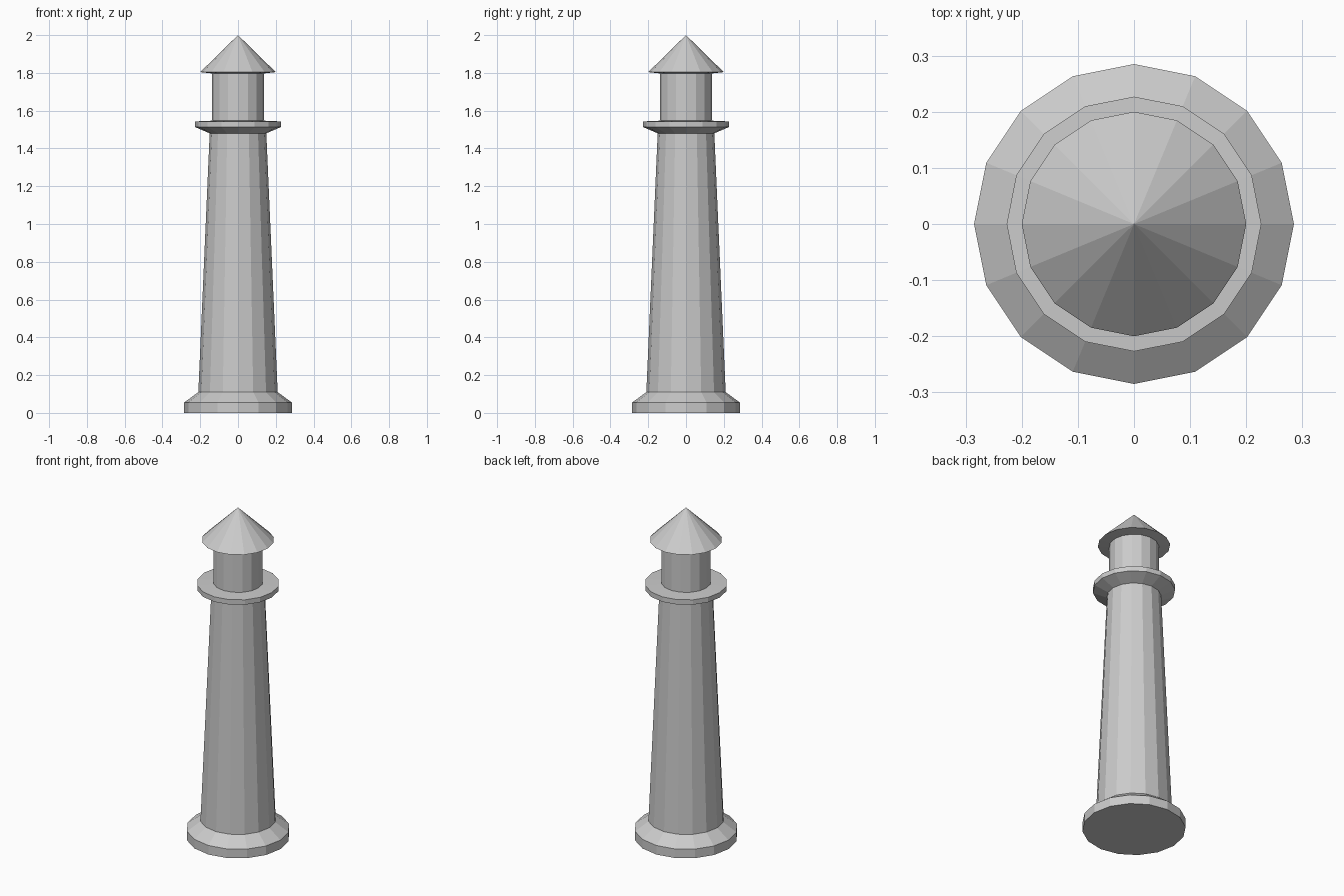
import bpy
import bmesh
from math import cos, sin, tau

SIDES = 16

cube = bpy.data.objects.get("Cube")
if cube:
    bpy.data.objects.remove(cube, do_unlink=True)

# One plain stone colour
stone = bpy.data.materials.new("stone_grey")
stone.use_nodes = True
grey = (0.6, 0.6, 0.6, 1)
stone.diffuse_color = grey
stone.node_tree.nodes["Principled BSDF"].inputs["Base Color"].default_value = grey


def turned(name, profile):
    """Revolve (radius, height) points into a faceted part; radius 0 closes an end."""
    bm = bmesh.new()
    rings = []
    for r, z in profile:
        if r == 0:
            rings.append([bm.verts.new((0, 0, z))] * SIDES)
        else:
            rings.append([bm.verts.new((r * cos(tau * i / SIDES), r * sin(tau * i / SIDES), z))
                          for i in range(SIDES)])
    for low, high in zip(rings, rings[1:]):
        for i in range(SIDES):
            j = (i + 1) % SIDES
            corners = dict.fromkeys((low[i], low[j], high[j], high[i]))
            bm.faces.new(list(corners))
    # Close the flat bottom of a part that stands on the ground
    if profile[0][1] == 0:
        bm.faces.new(rings[0][::-1])
    mesh = bpy.data.meshes.new(name)
    bm.to_mesh(mesh)
    bm.free()
    mesh.materials.append(stone)
    obj = bpy.data.objects.new(name, mesh)
    bpy.context.collection.objects.link(obj)
    return obj


# Parts from the ground up, each starting on the ring where the last one ends
turned("base", [(0.285, 0), (0.285, 0.055), (0.21, 0.11)])
turned("tower", [(0.21, 0.11), (0.15, 1.48)])
turned("gallery", [(0.15, 1.48), (0.227, 1.513), (0.227, 1.543), (0.137, 1.547)])
turned("lantern_room", [(0.137, 1.547), (0.137, 1.797)])
turned("roof", [(0.137, 1.797), (0.2, 1.804), (0, 2.0)])
